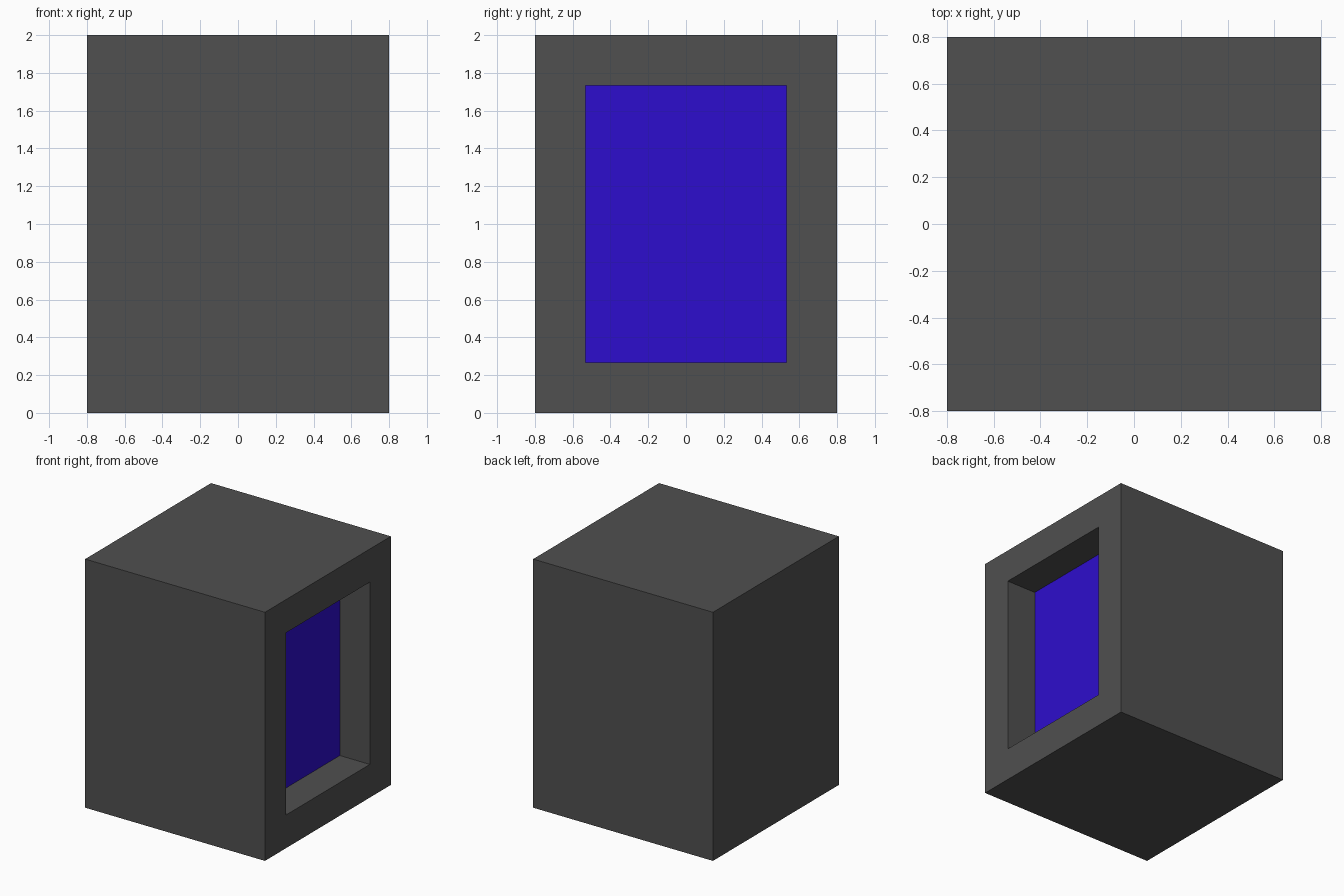
import bpy, bmesh
from mathutils import Vector

if "Cube" in bpy.data.objects:
    bpy.data.objects.remove(bpy.data.objects["Cube"])


def material(name, rgb):
    m = bpy.data.materials.new(name)
    m.diffuse_color = (*rgb, 1.0)
    m.use_nodes = True
    m.node_tree.nodes["Principled BSDF"].inputs["Base Color"].default_value = m.diffuse_color
    return m


grey = material("dark grey", (0.08, 0.08, 0.08))
blue = material("deep blue", (0.027, 0.004, 0.61))

# Casing block
W, H, BORDER = 1.6, 2.0, 0.267
bm = bmesh.new()
bmesh.ops.create_cube(bm, size=1.0)
bmesh.ops.scale(bm, vec=(W, W, H), verts=bm.verts)
bmesh.ops.translate(bm, vec=(0, 0, H / 2), verts=bm.verts)

# Frame on the right side, with the panel pushed inwards
bm.normal_update()
panel = next(f for f in bm.faces if f.normal.x > 0.9)
bmesh.ops.inset_region(bm, faces=[panel], thickness=BORDER, use_even_offset=True)
ext = bmesh.ops.extrude_discrete_faces(bm, faces=[panel])
panel = ext["faces"][0]
bmesh.ops.translate(bm, vec=Vector((-BORDER, 0, 0)), verts=panel.verts)
panel.material_index = 1
bmesh.ops.recalc_face_normals(bm, faces=bm.faces)

mesh = bpy.data.meshes.new("casing")
bm.to_mesh(mesh)
bm.free()
mesh.materials.append(grey)
mesh.materials.append(blue)
bpy.context.collection.objects.link(bpy.data.objects.new("casing_with_recessed_panel", mesh))
